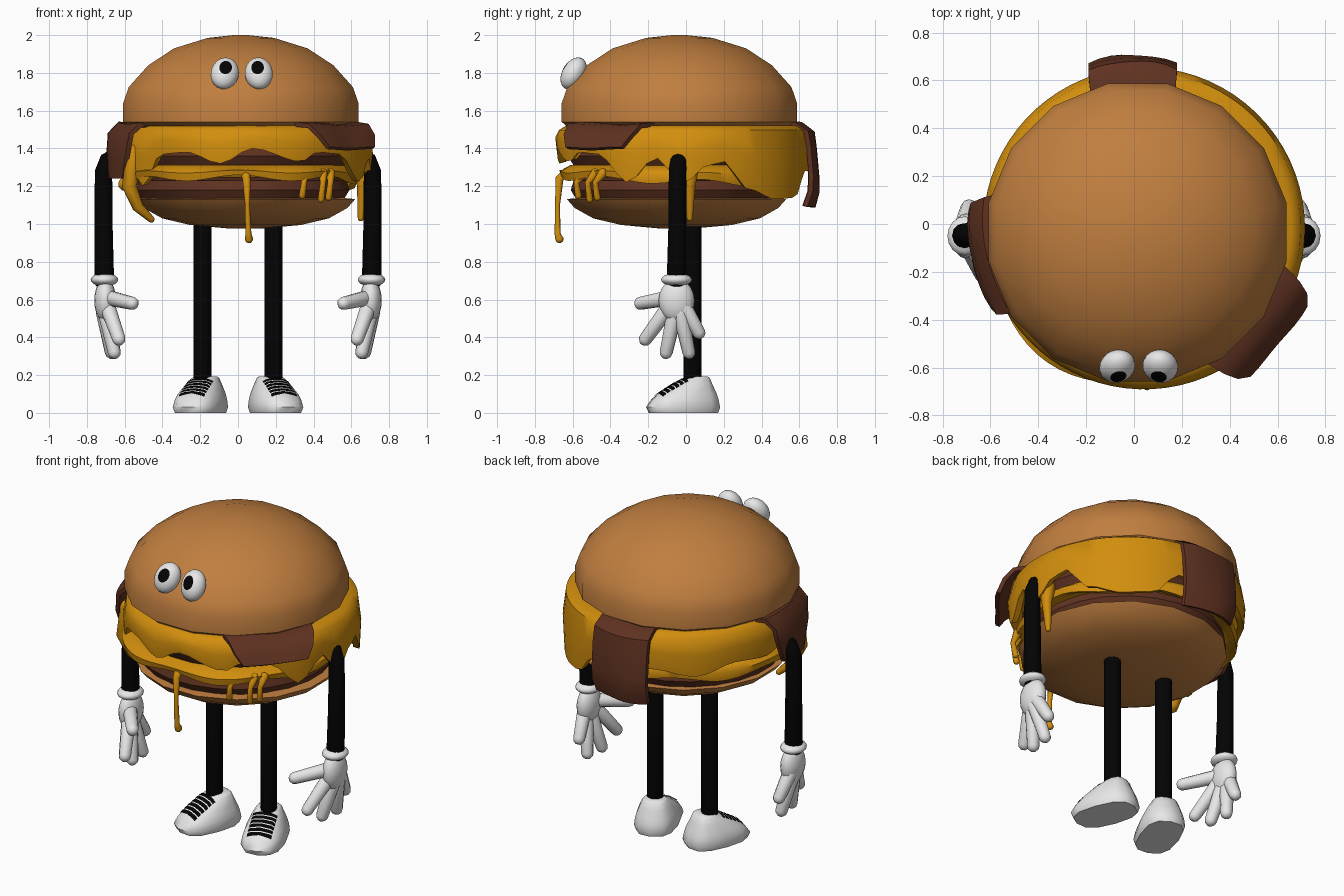
import bpy, bmesh
from math import sin, cos, pi, radians, copysign
from mathutils import Vector, Matrix
from mathutils.bvhtree import BVHTree

if "Cube" in bpy.data.objects:
    bpy.data.objects.remove(bpy.data.objects["Cube"])


def material(name, *rgb):
    m = bpy.data.materials.new(name)
    m.use_nodes = True
    m.diffuse_color = (*rgb, 1)
    m.node_tree.nodes["Principled BSDF"].inputs["Base Color"].default_value = (*rgb, 1)
    return m


BUN = material("toasted bun", .53, .21, .05)
CHEESE = material("melted cheese", .64, .27, .004)
MEAT = material("cooked meat", .115, .032, .015)
WHITE = material("white", .8, .8, .8)
BLACK = material("black", .001, .001, .001)


def finish(name, bm, mats, angle=40):
    bmesh.ops.recalc_face_normals(bm, faces=bm.faces)
    mesh = bpy.data.meshes.new(name)
    bm.to_mesh(mesh)
    bm.free()
    for m in mats:
        mesh.materials.append(m)
    mesh.polygons.foreach_set("use_smooth", [True] * len(mesh.polygons))
    mesh.set_sharp_from_angle(angle=radians(angle))
    ob = bpy.data.objects.new(name, mesh)
    bpy.context.collection.objects.link(ob)
    return ob


def loft(name, rings, mat, angle=40):
    """Skin a list of closed rings and cap both ends."""
    bm = bmesh.new()
    loops = [[bm.verts.new(p) for p in ring] for ring in rings]
    n = len(loops[0])
    for a, b in zip(loops, loops[1:]):
        for i in range(n):
            j = (i + 1) % n
            bm.faces.new((a[i], a[j], b[j], b[i]))
    bm.faces.new(loops[0])
    bm.faces.new(loops[-1])
    return finish(name, bm, [mat], angle)


def lathe(name, center, profile, mat, sides=16):
    cx, cy = center
    turns = [2 * pi * (i + .5) / sides for i in range(sides)]
    return loft(name, [[(cx + r * cos(t), cy + r * sin(t), z) for t in turns]
                       for r, z in profile], mat)


def tube(name, points, radii, mat, sides=10):
    """Tapered tube with rounded ends, its frame carried along without twist."""
    pts = [Vector(p) for p in points]
    start, end = (pts[0] - pts[1]).normalized(), (pts[-1] - pts[-2]).normalized()
    steps = [(.92, .4), (.5, .87)]
    ra, rb = radii[0], radii[-1]
    path = ([(pts[0] + start * ra * d, ra * s) for d, s in steps] + list(zip(pts, radii))
            + [(pts[-1] + end * rb * d, rb * s) for d, s in reversed(steps)])
    rings = []
    last = -start
    q = last.to_track_quat('Z', 'Y')
    for i, (p, r) in enumerate(path):
        d = (path[min(i + 1, len(path) - 1)][0] - path[max(i - 1, 0)][0]).normalized()
        q = last.rotation_difference(d) @ q
        last = d
        rings.append([p + q @ Vector((r * cos(t), r * sin(t), 0))
                      for t in (2 * pi * k / sides for k in range(sides))])
    return loft(name, rings, mat, 60)


def ellipsoid(name, center, radii, mat):
    bm = bmesh.new()
    bmesh.ops.create_uvsphere(bm, u_segments=16, v_segments=10, radius=1)
    bm.transform(Matrix.Translation(center) @ Matrix.Diagonal((*radii, 1)))
    return finish(name, bm, [mat], 60)


def skirt(name, center, top, thick, edge, mat, sides=72):
    """Cheese slice whose rim hangs down to edge(angle) -> (radius, lowest z)."""
    turns = [2 * pi * i / sides for i in range(sides)]
    rims = [edge(t) for t in turns]

    def ring(f):
        return [(center[0] + f(r, z)[0] * cos(t), center[1] + f(r, z)[0] * sin(t), f(r, z)[1])
                for t, (r, z) in zip(turns, rims)]
    return loft(name, [ring(f) for f in (
        lambda r, z: (.5, top),
        lambda r, z: (r - .05, top),
        lambda r, z: (r - .01, top - .025),
        lambda r, z: (r + .008, top * .5 + z * .5),
        lambda r, z: (r, z),
        lambda r, z: (r - .035, z + .01),
        lambda r, z: (r - .07, max(z, top - thick)),
        lambda r, z: (.5, top - thick))], mat, 50)


# Buns and patties
lathe("top_bun", (.015, -.035), [(.4, 1.515), (.61, 1.52), (.635, 1.54), (.635, 1.64), (.605, 1.725),
      (.5, 1.84), (.36, 1.93), (.18, 1.985), (.04, 2)], BUN)
lathe("bottom_bun", (.04, -.05), [(.1, .977), (.3, .995), (.45, 1.03), (.55, 1.085),
      (.592, 1.132), (.4, 1.15)], BUN)
for name, z, r in (("lower_patty", 1.12, .57), ("upper_patty", 1.3, .585)):
    lathe(name, (.025, -.045), [(.45, z), (r - .03, z + .01), (r, z + .06), (r - .015, z + .11),
          (.45, z + .13)], MEAT, 24)

# Upper cheese: angle in degrees and lowest height of the hanging rim
DROOP = [(-85, 1.4), (-62, 1.33), (-53, 1.38), (-40, 1.37), (-24, 1.22), (-11, 1.35), (2, 1.2),
         (9, 1.3), (20, 1.33), (30, 1.19), (47, 1.13), (62, 1.14), (75, 1.28), (110, 1.3),
         (130, 1.26), (150, 1.32), (170, 1.3), (190, 1.35), (205, 1.28), (216, 1.2), (228, 1.37),
         (243, 1.38), (260, 1.32), (275, 1.4)]


def upper_edge(t):
    d = (t * 180 / pi + 85) % 360 - 85
    for (a, za), (b, zb) in zip(DROOP, DROOP[1:]):
        if a <= d <= b:
            f = (d - a) / (b - a)
            z = za + (zb - za) * f * f * (3 - 2 * f)
            return .665 + .025 * cos(t - .5), z


skirt("upper_cheese", (.02, -.03), 1.522, .09, upper_edge, CHEESE)
skirt("lower_cheese", (.005, -.055), 1.312, .05,
      lambda t: (.62 + .012 * sin(5 * t), 1.225 - .02 * sin(t) + .015 * sin(7 * t)), CHEESE)

# Cheese drips
tube("front_drip", [(.04, -.63, 1.27), (.045, -.67, 1.24), (.05, -.68, 1.1), (.055, -.68, .95),
     (.058, -.67, .92)], [.03, .022, .013, .016, .022], CHEESE, 8)
for x, y, low in ((.35, -.57, 1.15), (.45, -.51, 1.13), (.49, -.47, 1.14)):
    tube("small_drip", [(x, y + .03, 1.27), (x, y - .01, 1.22), (x - .01, y, low)],
         [.025, .015, .018], CHEESE, 8)
tube("right_drip", [(-.55, -.31, 1.38), (-.575, -.31, 1.2), (-.53, -.29, 1.09), (-.46, -.26, 1.025)],
     [.04, .04, .03, .018], CHEESE, 8)
tube("right_blob", [(-.55, -.25, 1.26), (-.6, -.25, 1.21)], [.03, .035], CHEESE, 8)
tube("left_drip", [(.66, .02, 1.3), (.66, .02, 1.2), (.65, .02, 1.03)], [.05, .03, .016], CHEESE, 8)


# Bacon strips: draped along (distance, height, width) stations, bowed round the burger
def bacon(name, degrees, bow, path, thick=.025, n=8):
    a = radians(degrees)
    out, side = Vector((cos(a), sin(a), 0)), Vector((-sin(a), cos(a), 0))
    rings = []
    for i, (r, z, w) in enumerate(path):
        before, after = path[max(i - 1, 0)], path[min(i + 1, len(path) - 1)]
        run = out * (after[0] - before[0]) + Vector((0, 0, after[1] - before[1]))
        normal = run.normalized().cross(side)
        if normal.dot(out + Vector((0, 0, 1))) < 0:
            normal = -normal
        upper = [out * (r - bow * (2 * k / n - 1) ** 2) + Vector((0, 0, z)) + side * w * (k / n - .5)
                 + normal * .007 * sin(2 * pi * k / n + i * .5) for k in range(n + 1)]
        rings.append(upper + [p - normal * thick for p in reversed(upper)])
    loft(name, rings, MEAT)


bacon("back_bacon", 90.5, .045, [(.45, 1.53, .36), (.62, 1.535, .36), (.685, 1.49, .37),
      (.7, 1.4, .37), (.712, 1.25, .37), (.71, 1.17, .37), (.685, 1.09, .35)])
bacon("front_left_bacon", -39, .015, [(.45, 1.535, .44), (.62, 1.537, .52), (.7, 1.525, .5),
      (.755, 1.47, .46), (.79, 1.405, .38)])
bacon("right_bacon", 193, .045, [(.5, 1.535, .5), (.63, 1.535, .5), (.685, 1.48, .48),
      (.7, 1.36, .42), (.7, 1.24, .28)])

# Eyes: the pupil is the cap around the sphere's pole
for name, x, lean in (("right_eye", -.07, 14), ("left_eye", .11, -6)):
    bm = bmesh.new()
    bmesh.ops.create_uvsphere(bm, u_segments=20, v_segments=20, radius=1)
    for f in bm.faces:
        f.material_index = int(f.calc_center_median().z > cos(radians(25)))
    look = Vector((-.04, -.85, .06)).to_track_quat('Z', 'Y').to_matrix().to_4x4()
    pose = Matrix.Rotation(radians(lean), 4, 'Y') @ Matrix.Rotation(radians(-30), 4, 'X')
    bm.transform(Matrix.Translation((x, -.595, 1.797)) @ pose
                 @ Matrix.Diagonal((.074, .06, .092, 1)) @ look)
    finish(name, bm, [WHITE, BLACK], 60)

# Limbs, gloves and shoes
FINGERS = [("index", (.69, -.09, .56), (.63, -.215, .39)), ("middle", (.7, -.06, .53), (.655, -.105, .32)),
           ("ring", (.71, -.03, .53), (.67, .015, .32)), ("little", (.71, -.01, .56), (.69, .068, .425)),
           ("thumb", (.69, -.08, .61), (.56, -.24, .58))]
SHOE = [(0, -.22, .16, .115), (.03, -.235, .17, .125), (.07, -.205, .16, .12), (.1, -.17, .15, .112),
        (.15, -.085, .125, .09), (.185, -.015, .11, .07), (.192, 0, .1, .06)]

for s, label in ((-1, "right_"), (1, "left_")):
    def flip(p):
        return (s * p[0], p[1], p[2])

    tube(label + "leg", [(s * .188, .035, .15), (s * .188, .035, 1.02)], [.048] * 2, BLACK, 12)
    tube(label + "arm", [flip(p) for p in ((.58, -.04, 1.36), (.645, -.04, 1.36), (.69, -.04, 1.335),
         (.712, -.045, 1.28), (.712, -.045, 1), (.708, -.05, .7))],
         [.046] * 4 + [.048, .052], BLACK, 12)
    ellipsoid(label + "glove_cuff", (s * .707, -.05, .705), (.073, .082, .035), WHITE)
    ellipsoid(label + "palm", (s * .703, -.05, .595), (.058, .095, .115), WHITE)
    for name, base, tip in FINGERS:
        tube(label + name + "_finger", [flip(base), flip(tip)], [.042, .035], WHITE)

    # Shoe lofted from rounded outlines, toes turned out
    turn = Matrix.Translation((s * .188, .015, 0)) @ Matrix.Rotation(radians(20 * s), 4, 'Z')
    rings = []
    for z, front, back, w in SHOE:
        ring = []
        for k in range(12):
            c, d = cos(pi * k / 6), sin(pi * k / 6)
            ring.append(turn @ Vector((copysign(abs(c) ** .75, c) * w, (front + back) / 2
                        + copysign(abs(d) ** .75, d) * (back - front) / 2, z)))
        rings.append(ring)
    shoe = loft(label + "shoe", rings, WHITE, 60)

    # Laces laid on the shoe surface
    tree = BVHTree.FromPolygons([v.co for v in shoe.data.vertices],
                                [p.vertices[:] for p in shoe.data.polygons])
    bm = bmesh.new()
    for lace in range(6):
        rows = []
        for y in (-.172 + lace * .025, -.153 + lace * .025):
            row = []
            for k in range(9):
                above = turn @ Vector((.072 * (k / 4 - 1), y, .5))
                hit = tree.ray_cast(above, Vector((0, 0, -1)))[0]
                row.append(bm.verts.new(hit + Vector((0, 0, .006))))
            rows.append(row)
        for k in range(8):
            bm.faces.new((rows[0][k], rows[0][k + 1], rows[1][k + 1], rows[1][k]))
    finish(label + "laces", bm, [BLACK])
